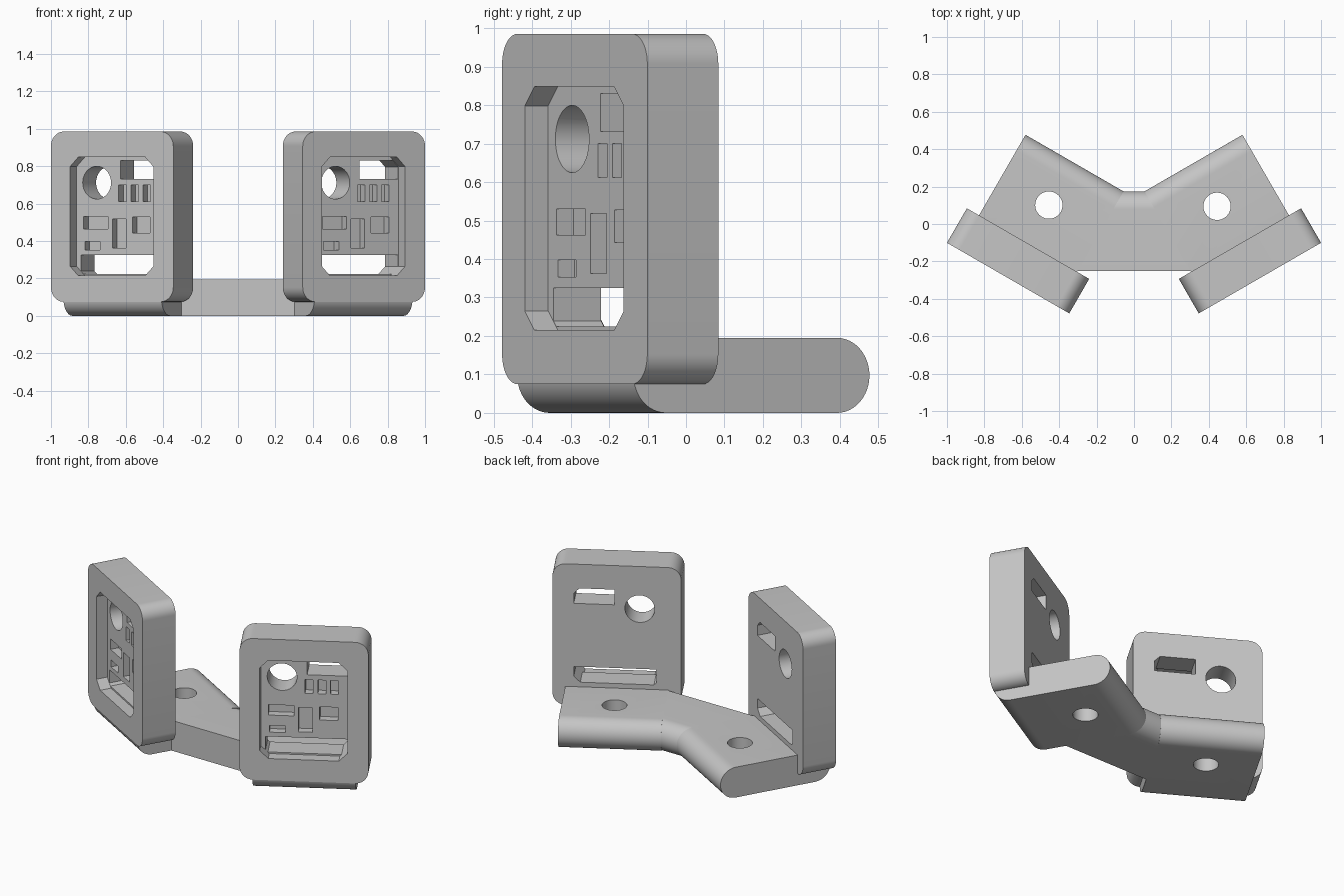
import bpy
import bmesh
from math import sin, cos, pi, radians, sqrt

cube = bpy.data.objects.get("Cube")
if cube:
    bpy.data.objects.remove(cube, do_unlink=True)

# Main dimensions
WIDTH, THICK, BOTTOM, TOP, CORNER = 0.755, 0.213, 0.075, 0.985, 0.078
BASE_H, ARM_START, ARM_END, ARM_DEPTH = 0.195, 0.075, 0.68, 0.71
R = BASE_H / 2
TILT = radians(30)

grey = bpy.data.materials.new("plain grey")
grey.use_nodes = True
grey.diffuse_color = (0.56, 0.56, 0.56, 1)
grey.node_tree.nodes["Principled BSDF"].inputs["Base Color"].default_value = grey.diffuse_color


# Ways to place an outline point (p, q) at sweep position t
def along_depth(p, q, t):
    return (p, t, q)


def along_width(p, q, t):
    return (t, p, q)


def along_height(p, q, t):
    return (p, q, t)


def prism(name, outline, start, end, place):
    """Sweep a closed outline into a solid."""
    bm = bmesh.new()
    rings = [[bm.verts.new(place(p, q, t)) for p, q in outline] for t in (start, end)]
    n = len(outline)
    for ring in rings:
        bm.faces.new(ring)
    for i in range(n):
        j = (i + 1) % n
        bm.faces.new((rings[0][i], rings[0][j], rings[1][j], rings[1][i]))
    bmesh.ops.recalc_face_normals(bm, faces=bm.faces)
    mesh = bpy.data.meshes.new(name)
    bm.to_mesh(mesh)
    bm.free()
    mesh.materials.append(grey)
    obj = bpy.data.objects.new(name, mesh)
    bpy.context.collection.objects.link(obj)
    return obj


def arc(cx, cy, r, a0, a1, steps):
    angles = [radians(a0 + (a1 - a0) * i / steps) for i in range(steps + 1)]
    return [(cx + r * cos(a), cy + r * sin(a)) for a in angles]


def circle(cx, cy, r, n=48):
    return arc(cx, cy, r, 0, 360, n)[:-1]


def box(x0, x1, y0, y1):
    return [(x0, y0), (x1, y0), (x1, y1), (x0, y1)]


def cut(obj, cutters):
    """Subtract the cutters, keep the resulting mesh and remove the helpers."""
    for c in cutters:
        c.hide_render = True
        mod = obj.modifiers.new("cut", 'BOOLEAN')
        mod.operation, mod.solver, mod.object = 'DIFFERENCE', 'EXACT', c
    graph = bpy.context.evaluated_depsgraph_get()
    mesh = bpy.data.meshes.new_from_object(obj.evaluated_get(graph))
    obj.modifiers.clear()
    obj.data = mesh
    for c in cutters:
        bpy.data.objects.remove(c, do_unlink=True)


def smooth(obj):
    bpy.ops.object.select_all(action='DESELECT')
    obj.select_set(True)
    bpy.context.view_layer.objects.active = obj
    bpy.ops.object.shade_smooth_by_angle(angle=radians(25))


# Upright panel: rounded plate
outline = []
for cx, cz, a in ((WIDTH - CORNER, TOP - CORNER, 0), (CORNER, TOP - CORNER, 90),
                  (CORNER, BOTTOM + CORNER, 180), (WIDTH - CORNER, BOTTOM + CORNER, 270)):
    outline += arc(cx, cz, CORNER, a, a + 90, 12)
panel = prism("left_panel", outline, 0, THICK, along_depth)

# Shallow recess with clipped corners
x0, x1, z0, z1, k = 0.118, 0.632, 0.215, 0.848, 0.05
recess = [(x0 + k, z0), (x1 - k, z0), (x1, z0 + k), (x1, z1 - k),
          (x1 - k, z1), (x0 + k, z1), (x0, z1 - k), (x0, z0 + k)]
FLOOR, POCKET = 0.07, 0.12
cutters = [prism("recess_cutter", recess, -0.1, FLOOR, along_depth)]

# Openings through the plate: round hole, upper slot, lower slot
through = [
    circle(0.243, 0.712, 0.0875),
    [(0.39, 0.732), (0.63, 0.732), (0.63, 0.797), (0.597, 0.83), (0.39, 0.83)],
    [(0.16, 0.225), (0.592, 0.225), (0.63, 0.263), (0.63, 0.325),
     (0.146, 0.325), (0.146, 0.239)],
]
cutters += [prism("opening_cutter", o, 0.04, 0.3, along_depth) for o in through]

# Blind pockets in the recess floor
pockets = [box(x, x + 0.047, 0.612, 0.70) for x in (0.378, 0.453, 0.527)]
pockets += [box(0.162, 0.312, 0.463, 0.53), box(0.338, 0.422, 0.362, 0.518),
            box(0.463, 0.572, 0.443, 0.528), box(0.169, 0.263, 0.353, 0.397)]
cutters += [prism("pocket_cutter", o, 0.04, POCKET, along_depth) for o in pockets]
cut(panel, cutters)

# Base arm: slab with fully rounded front and back edges, and a screw hole
stadium = arc(ARM_DEPTH - R, R, R, -90, 90, 24) + arc(R + 0.002, R, R, 90, 270, 24)
arm = prism("left_arm", stadium, ARM_START, ARM_END, along_width)
cut(arm, [prism("screw_cutter", circle(0.371, 0.447, 0.073), -0.1, 0.4, along_height)])

smooth(panel)
smooth(arm)

# Place both sides: the same parts, turned outward
ox, oy = 1 - WIDTH * cos(TILT), -0.478
for part, other_name in ((panel, "right_panel"), (arm, "right_arm")):
    other = bpy.data.objects.new(other_name, part.data)
    bpy.context.collection.objects.link(other)
    part.location = (ox, oy, 0)
    part.rotation_euler = (0, 0, TILT)
    other.location = (-1, oy + WIDTH * sin(TILT), 0)
    other.rotation_euler = (0, 0, -TILT)

# Middle bridge: tapers backward to meet the inner arm ends
edge_x = ox + ARM_START * cos(TILT)
edge_y = oy + ARM_START * sin(TILT)
back = edge_y + ARM_DEPTH * cos(TILT)


def bridge_place(y, z, side):
    return (side * (edge_x - (y - edge_y) / sqrt(3) + 0.001), y, z)


profile = [(-0.25, BASE_H), (-0.25, 0)] + arc(back - R, R, R, -90, 90, 24)
bridge = prism("bridge", profile, -1, 1, bridge_place)
smooth(bridge)
